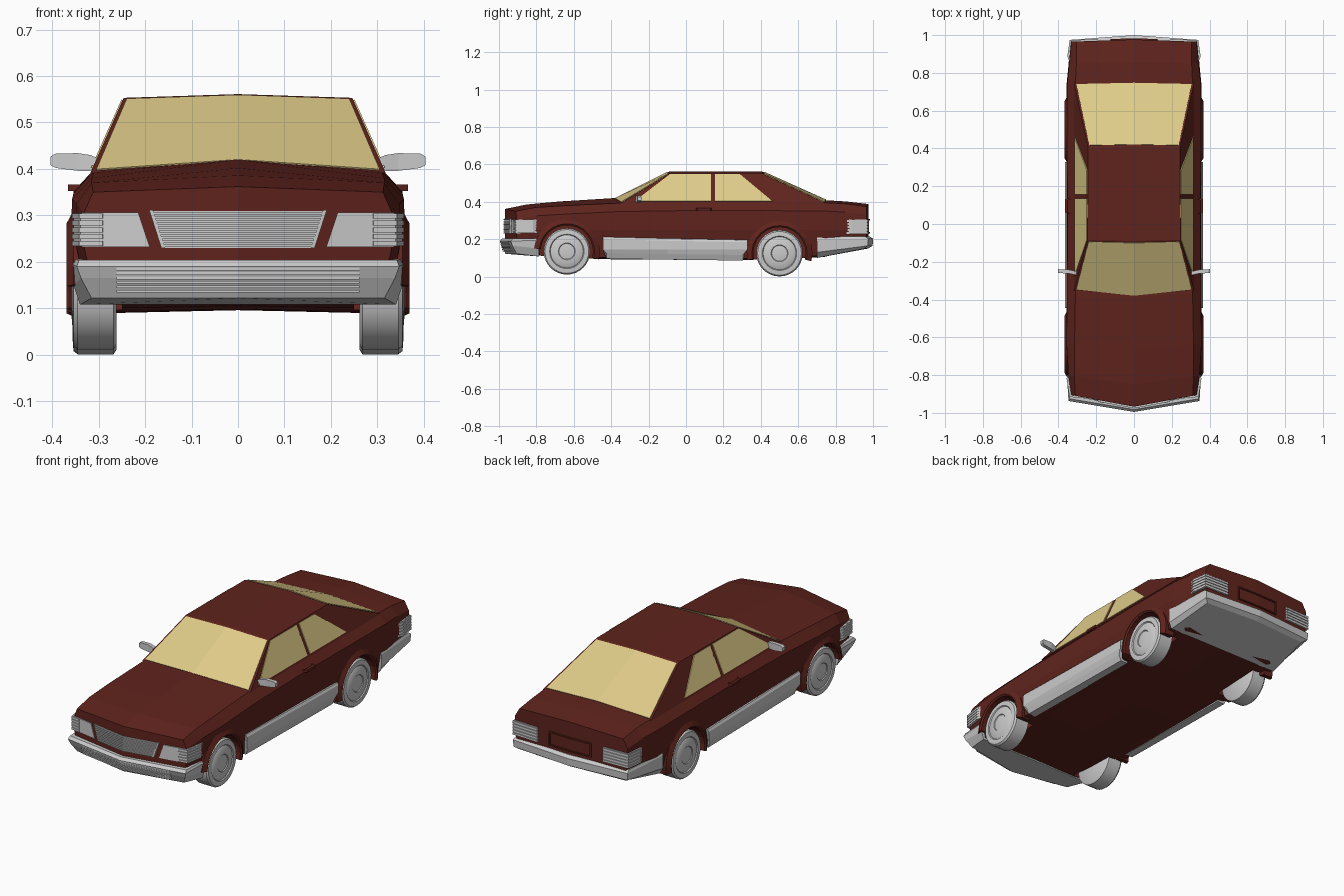
import bpy, bmesh, math
from mathutils import Vector

if "Cube" in bpy.data.objects:
    bpy.data.objects.remove(bpy.data.objects["Cube"])


def material(name, rgb):
    m = bpy.data.materials.new(name)
    m.diffuse_color = (*rgb, 1)
    m.use_nodes = True
    m.node_tree.nodes["Principled BSDF"].inputs["Base Color"].default_value = m.diffuse_color
    return m


RED = material("dark_red_paint", (0.115, 0.017, 0.012))
TAN = material("tan_glass", (0.74, 0.60, 0.25))


def skin(name, rings, mat=None, closed=True, mirror=True, smooth=False):
    """Bridge successive rings, cap the ends, and mirror across x = 0."""
    bm = bmesh.new()
    for s in ((1, -1) if mirror else (1,)):
        vs = [[bm.verts.new((s * p[0], p[1], p[2])) for p in r] for r in rings]
        n = len(rings[0])
        for a, b in zip(vs, vs[1:]):
            for i in range(n if closed else n - 1):
                j = (i + 1) % n
                bm.faces.new((a[i], a[j], b[j], b[i]))
        bm.faces.new(vs[0])
        bm.faces.new(vs[-1])
    bmesh.ops.remove_doubles(bm, verts=bm.verts, dist=1e-5)
    bmesh.ops.recalc_face_normals(bm, faces=bm.faces)
    me = bpy.data.meshes.new(name)
    bm.to_mesh(me)
    bm.free()
    ob = bpy.data.objects.new(name, me)
    bpy.context.collection.objects.link(ob)
    if mat:
        me.materials.append(mat)
    if smooth:
        bpy.ops.object.select_all(action='DESELECT')
        ob.select_set(True)
        bpy.context.view_layer.objects.active = ob
        bpy.ops.object.shade_smooth_by_angle(angle=math.radians(35))
    return ob


def lathe(name, profile, yc, zc, n=32, **kw):
    """Turn (x, radius) points around an axle at (yc, zc)."""
    rings = [[(x, yc + r * math.cos(2 * math.pi * i / n), zc + r * math.sin(2 * math.pi * i / n))
              for i in range(n)] for x, r in profile]
    return skin(name, rings, **kw)


def band(name, path, lo, hi, mat=None, d=0.97):
    """Strip following a plan path of (x, y), between two heights."""
    rings = [[(x, y, lo), (x, y, hi), (x * d, y * d, hi), (x * d, y * d, lo)] for x, y in path]
    return skin(name, rings, mat)


def panel(name, pts, off, mat, closed=True):
    o = Vector(off)
    return skin(name, [[Vector(p) - o for p in pts], [Vector(p) + o for p in pts]], mat, closed)


# lower body: y, floor, half width, deck half width, deck edge z, deck centre z, nose vee
stations = [(-.905, .14, .335, .312, .350, .362, -.062),
            (-.80, .115, .350, .315, .370, .386, -.050),
            (-.635, .10, .360, .315, .380, .402, -.040),
            (-.36, .092, .357, .310, .393, .420, -.025),
            (0, .090, .355, .310, .398, .402, 0),
            (.40, .090, .357, .310, .398, .402, 0),
            (.74, .105, .357, .310, .396, .409, 0),
            (.85, .14, .346, .305, .390, .402, .005),
            (.965, .17, .335, .305, .375, .388, .012)]
rings = []
for y, zb, xw, xd, zs, zc, vee in stations:
    half = [(0, zb + .006), (xw - .09, zb), (xw - .022, zb + .008), (xw, .25),
            (xw - .003, zs - .045), (xd, zs), (0, zc)]
    rings.append([(x, y + vee * (1 - x / xw), z) for x, z in half])
body = skin("body", rings, RED, closed=False)

# wheel openings, arch lips and wheels
AXLES = (("front", -.637, .135), ("rear", .50, .125))
for tag, yc, zc in AXLES:
    cut = lathe("arch_cutter", [(.25, .145), (.5, .145)], yc, zc)
    cut.hide_render = True
    mod = body.modifiers.new("arch", 'BOOLEAN')
    mod.operation, mod.object, mod.solver = 'DIFFERENCE', cut, 'EXACT'
    bpy.context.view_layer.objects.active = body
    bpy.ops.object.modifier_apply(modifier=mod.name)
    bpy.data.objects.remove(cut)
    lip = []
    for k in range(15):
        a = math.radians(-14 + k * (189 if tag == "front" else 206) / 14)
        lip.append([(x, yc + r * math.cos(a), zc + r * math.sin(a))
                    for x, r in ((.30, .140), (.362, .140), (.369, .148), (.354, .176), (.30, .176))])
    skin(tag + "_arch_lip", lip, RED)
    lathe(tag + "_wheels", [(.262, .115), (.268, .124), (.345, .124), (.354, .117), (.356, .092),
                            (.351, .088), (.355, .082), (.358, .045), (.354, .042), (.357, .02)],
          yc, zc, smooth=True)

# cabin shell
F0, F1, R0, R1 = [Vector(p) for p in ((0, -.387, .413), (.318, -.352, .391), (.318, .750, .391), (0, .757, .405))]
f0, f1, r0, r1 = [Vector(p) for p in ((0, -.090, .561), (.246, -.085, .553), (.243, .405, .553), (0, .410, .561))]
skin("cabin", [[F0, F1, R0, R1], [f0, f1, r0, r1]], RED, closed=False)


# windscreen and rear window, inset into the sloping cabin faces
def slope(b0, b1, t0, t1, u, v):
    return b0.lerp(b1, u).lerp(t0.lerp(t1, u), v)


for name, q, off in (("windscreen", (F0, F1, f0, f1), (0, -.0017, .003)),
                     ("rear_window", (R1, R0, r1, r0), (0, .0013, .003))):
    corners = [slope(*q, u, v) for u, v in ((0, .03), (.965, .03), (.965, .97), (0, .97))]
    panel(name, corners, off, TAN, closed=False)

# side windows on the leaning cabin sides
for name, yz in (("front_side_windows", ((-.275, .402), (-.085, .548), (.134, .548), (.134, .402))),
                 ("rear_side_windows", ((.156, .402), (.156, .548), (.287, .548), (.462, .402)))):
    pts = [(.318 - (z - .391) * .4475, y, z) for y, z in yz]
    panel(name, pts, (.003, 0, .0013), TAN)


# front and rear bumpers, stacked plan outlines
def bumper(name, levels, y_in):
    rings = [[(0, yc, zc), (xe, ye, zc), (xi, y_in, zi), (0, y_in, zi)] for yc, xe, ye, zc, xi, zi in levels]
    return skin(name, rings, closed=False)


bumper("front_bumper", [(-.965, .315, -.905, .122, .340, .108), (-.985, .338, -.928, .165, .354, .15),
                        (-.995, .347, -.937, .190, .356, .195), (-.982, .342, -.925, .204, .350, .205)], -.785)
bumper("rear_bumper", [(.972, .312, .952, .150, .338, .100), (.998, .336, .972, .165, .354, .130),
                       (1.0, .338, .975, .203, .356, .200), (.982, .334, .958, .215, .350, .212)], .70)
for i in range(6):
    z = .134 + i * .0095
    y = -.969 - .3 * (z - .122)
    band("bumper_slat", [(0, y - .008), (.262, y + .036)], z, z + .006)


# grille with slats, following the pointed nose
def nose(x, proud):
    return -.967 + .185 * x - proud


def grille_x(z):
    return .165 + (z - .23) * .32


def face_plate(name, z0, z1, xa, xb, proud):
    pts = [(xa(z0), z0), (xb(z0), z0), (xb(z1), z1), (xa(z1), z1)]
    skin(name, [[(x, nose(x, proud), z) for x, z in pts], [(x, nose(x, -.02), z) for x, z in pts]])


face_plate("grille", .230, .310, lambda z: 0, grille_x, .003)
for i in range(9):
    z = .232 + i * .0088
    face_plate("grille_slat", z, z + .005, lambda z: 0, grille_x, .009)
face_plate("grille_edge", .230, .312, lambda z: grille_x(z) - .008, grille_x, .010)

# headlamps with ribbed corner lamps
face_plate("headlamps", .232, .306, lambda z: .19 + (z - .232) * .33, lambda z: .336, .005)
for i in range(5):
    z = .234 + i * .0147
    band("corner_lamp_rib", [(.292, nose(.292, .009)), (.342, -.914), (.357, -.818)], z, z + .011)
band("corner_lamp", [(.292, nose(.292, .005)), (.339, -.910), (.354, -.816)], .234, .305)

# ribbed tail lamps and plate panel
band("tail_lamp", [(.195, .974), (.337, .969), (.349, .888)], .228, .306)
for i in range(5):
    z = .229 + i * .0156
    band("tail_lamp_rib", [(.193, .979), (.341, .973), (.353, .886)], z, z + .011)
band("plate_frame_top", [(0, .983), (.125, .979)], .300, .307, RED)
band("plate_frame_base", [(0, .983), (.125, .979)], .232, .238, RED)
band("plate_frame_side", [(.118, .979), (.125, .979)], .232, .307, RED)

# side skirts
skin("side_skirts", [[(.30, y0, lo), (.343, y0, lo), (.356, y0, lo + .03), (.364, y, .145),
                      (.364, y, hi - .012), (.357, y, hi), (.30, y, hi)]
                     for y, y0, lo, hi in ((-.445, -.425, .096, .212), (-.10, -.10, .091, .204),
                                           (.328, .305, .086, .196))])

# door mirrors
skin("door_mirrors", [[(x, y - .010, lo), (x, y + .010, lo), (x, y + .010, hi), (x, y - .010, hi)]
                      for x, y, lo, hi in ((.295, -.262, .398, .420), (.318, -.258, .396, .430),
                                           (.345, -.252, .396, .434), (.392, -.250, .402, .433),
                                           (.403, -.249, .408, .427))])

# door handles
band("door_handles", [(.350, .055), (.366, .062), (.366, .130), (.350, .137)], .352, .366, RED, .96)
